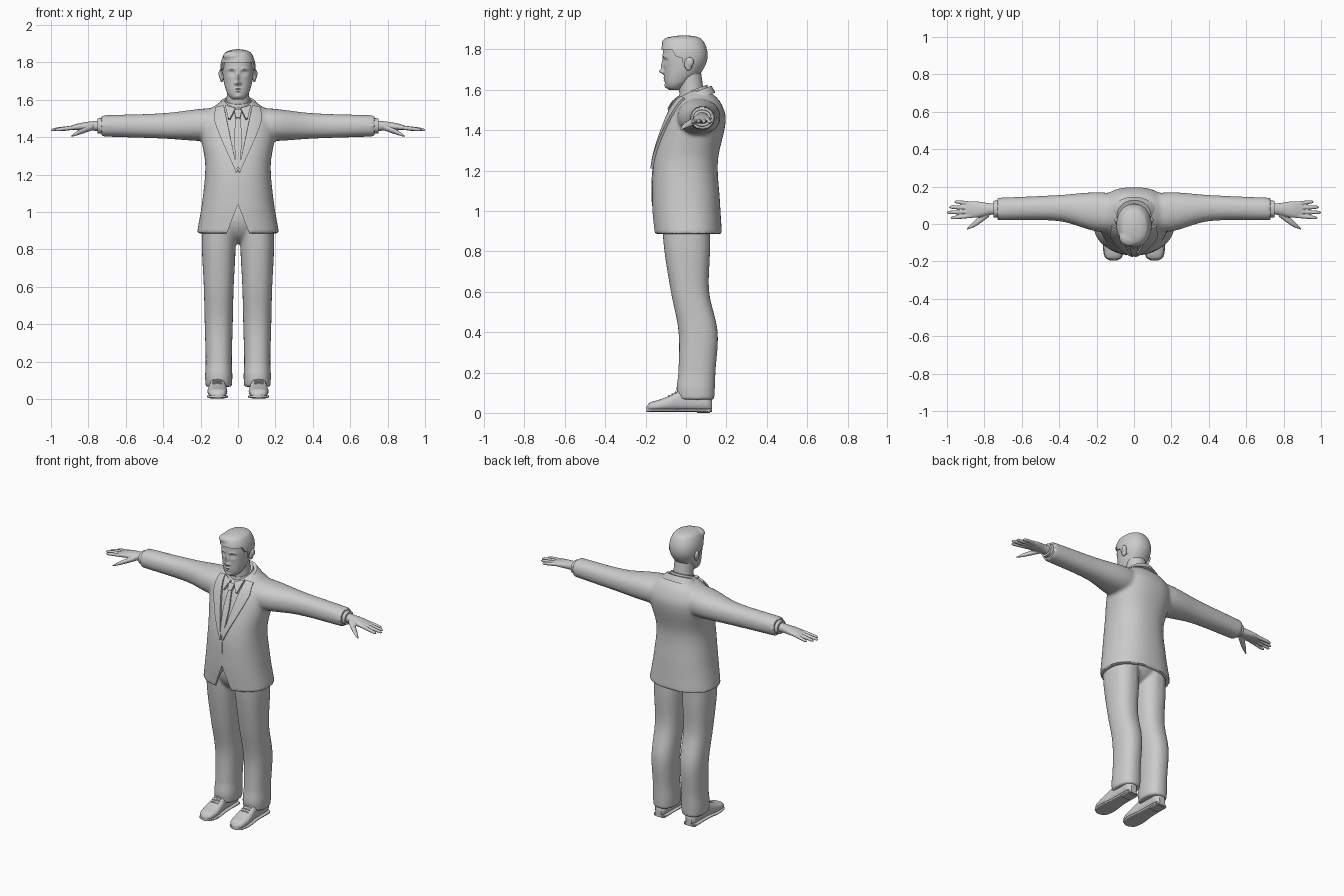
import bpy, bmesh, math
from mathutils import Vector
from mathutils.bvhtree import BVHTree

if "Cube" in bpy.data.objects:
    bpy.data.objects.remove(bpy.data.objects["Cube"])

shade = (0.6, 0.6, 0.6, 1)
grey = bpy.data.materials.new("plain grey")
grey.use_nodes = True
grey.diffuse_color = shade
grey.node_tree.nodes["Principled BSDF"].inputs["Base Color"].default_value = shade


def spline(rows, steps):
    """Smooth curve through rows of numbers, spaced by the first number of each row."""
    rows = [Vector(row) for row in rows]
    last = len(rows) - 1
    slopes = []
    for i in range(last + 1):
        before, after = rows[max(i - 1, 0)], rows[min(i + 1, last)]
        slopes.append((after - before) / (after[0] - before[0]))
    out = []
    for i in range(last):
        start, end = rows[i], rows[i + 1]
        gap = end[0] - start[0]
        for k in range(steps):
            t = k / steps
            blend = t * t * (3 - 2 * t)
            out.append(start.lerp(end, blend)
                       + slopes[i] * gap * t * (1 - t) ** 2
                       - slopes[i + 1] * gap * t * t * (1 - t))
    return out + [rows[last]]


def loft(bm, axis, rings, side=1, sides=32, square=2.2, steps=6, slope=0.0):
    """Closed skin over rings of (position, centre a, centre b, radius a, radius b)."""
    def power(w):
        return math.copysign(abs(w) ** (2 / square), w)

    loops = []
    for t, a, b, radius_a, radius_b in spline(rings, steps):
        loop = []
        for k in range(sides):
            angle = math.tau * k / sides
            u = a + radius_a * power(math.cos(angle))
            rise = radius_b * power(math.sin(angle))
            v = b + rise
            x, y, z = {"z": (u, v, t + slope * rise), "x": (t, u, v), "y": (u, t, v)}[axis]
            loop.append(bm.verts.new((x * side, y, z)))
        loops.append(loop)
    for low, high in zip(loops, loops[1:]):
        for k in range(sides):
            bm.faces.new((low[k], low[k - 1], high[k - 1], high[k]))
    bm.faces.new(loops[0])
    bm.faces.new(loops[-1])


def stack(bm, rings, x=0.0, side=1, **options):
    """Upright loft over rings of (height, centre y, half width, half depth)."""
    loft(bm, "z", [(z, x, y, width, depth) for z, y, width, depth in rings], side, **options)


def ball(bm, centre, radii):
    made = bmesh.ops.create_uvsphere(bm, u_segments=24, v_segments=16, radius=1)["verts"]
    for v in made:
        v.co = Vector(c + r * p for c, r, p in zip(centre, radii, v.co))


def finish(name, bm):
    bmesh.ops.recalc_face_normals(bm, faces=bm.faces)
    mesh = bpy.data.meshes.new(name)
    bm.to_mesh(mesh)
    bm.free()
    ob = bpy.data.objects.new(name, mesh)
    bpy.context.collection.objects.link(ob)
    mesh.materials.append(grey)
    return ob


def bake(ob):
    graph = bpy.context.evaluated_depsgraph_get()
    mesh = bpy.data.meshes.new_from_object(ob.evaluated_get(graph))
    ob.modifiers.clear()
    ob.data = mesh


def fuse(ob, voxel, rounds):
    """Melt overlapping volumes into one skin."""
    remesh = ob.modifiers.new("Fuse", "REMESH")
    remesh.mode, remesh.voxel_size = "VOXEL", voxel
    soften = ob.modifiers.new("Soften", "SMOOTH")
    soften.factor, soften.iterations = 0.5, rounds
    bake(ob)


def cut(ob, cutter):
    boolean = ob.modifiers.new("Cut", "BOOLEAN")
    boolean.operation, boolean.object = "DIFFERENCE", cutter
    cutter.hide_render = True
    bake(ob)
    bpy.data.objects.remove(cutter)


def prism(points, place, near, far):
    bm = bmesh.new()
    front_loop, back_loop = [[bm.verts.new(place(p, q, depth)) for p, q in points]
                             for depth in (near, far)]
    bm.faces.new(front_loop)
    bm.faces.new(back_loop)
    for i in range(len(points)):
        bm.faces.new((front_loop[i], front_loop[i - 1], back_loop[i - 1], back_loop[i]))
    return finish("cutter", bm)


# Jacket: body and sleeves melted together
bm = bmesh.new()
stack(bm, [(.885, .01, .22, .168), (1.05, 0, .192, .168), (1.25, 0, .175, .158),
           (1.45, .05, .2, .147), (1.54, .06, .16, .11), (1.6, .06, .07, .05)],
      sides=64, square=2.3)
for side in (1, -1):
    loft(bm, "x", [(.08, .06, 1.47, .1, .09), (.2, .065, 1.465, .105, .086),
                   (.4, .085, 1.46, .07, .068), (.73, .08, 1.46, .06, .057)], side)
jacket = finish("jacket", bm)
fuse(jacket, 0.01, 5)

# Hollow hem and front cutaway
bm = bmesh.new()
stack(bm, [(.8, .01, .2, .15), (.98, .005, .187, .15)], sides=48, square=2.3)
cut(jacket, finish("cutter", bm))
cut(jacket, prism([(0, 1.04), (-.07, .86), (.07, .86)], lambda x, z, y: (x, y, z), -.3, -.02))

front = BVHTree.FromObject(jacket, bpy.context.evaluated_depsgraph_get())


def plate(name, left, right, thick, across=8):
    """Cloth panel laid on the jacket front between two edge lines of (z, x)."""
    bm = bmesh.new()
    rows = []
    for a, b in zip(spline(left, 8), spline(right, 8)):
        row = []
        for k in range(across + 1):
            z, x = a.lerp(b, k / across)
            hit = front.ray_cast(Vector((x, -1, z)), Vector((0, 1, 0)))[0]
            row.append(bm.verts.new((x, (hit.y if hit else .03) - thick / 3, z)))
        rows.append(row)
    for upper, lower in zip(rows, rows[1:]):
        for k in range(across):
            bm.faces.new((upper[k], upper[k + 1], lower[k + 1], lower[k]))
    ob = finish(name, bm)
    cloth = ob.modifiers.new("Cloth", "SOLIDIFY")
    cloth.thickness, cloth.offset = thick, 0
    bake(ob)


def flip(line):
    return [(z, -x) for z, x in line]


# Lapels and shirt collar points
lapel_inner = [(1.565, .075), (1.36, .032), (1.22, .002)]
lapel_outer = [(1.555, .118), (1.48, .122), (1.21, .01)]
point_inner, point_outer = [(1.55, .014), (1.495, .042)], [(1.565, .068), (1.497, .052)]
for side, turn in (("left", list), ("right", flip)):
    plate(side + "_lapel", turn(lapel_inner), turn(lapel_outer), .016)
    plate(side + "_collar_point", turn(point_inner), turn(point_outer), .02)

# Tie, knot and jacket closing edge
for name, edge, thick in (("tie", [(1.51, .01), (1.4, .02), (1.235, .01)], .012),
                          ("tie_knot", [(1.54, .02), (1.5, .012)], .024),
                          ("closing_edge", [(1.21, .003), (1.045, .003)], .004)):
    plate(name, flip(edge), edge, thick)

# Collars and neck, tilted down towards the front
for name, rings, slope in (
        ("jacket_collar", [(1.55, .05, .13, .095), (1.59, .047, .09, .08)], .38),
        ("shirt_collar", [(1.55, .04, .085, .08), (1.6, .035, .07, .07)], .36),
        ("neck", [(1.53, .035, .068, .065), (1.62, .024, .06, .06), (1.72, .01, .06, .06)], 0)):
    bm = bmesh.new()
    stack(bm, rings, sides=48, square=2, slope=slope)
    finish(name, bm)

# Trousers: hips and legs melted together
bm = bmesh.new()
ball(bm, (0, 0, .98), (.18, .13, .15))
for side in (1, -1):
    stack(bm, [(.065, .05, .07, .09), (.12, .048, .073, .095), (.2, .054, .07, .092),
               (.4, .06, .075, .097), (.6, .02, .08, .095), (.8, .006, .09, .113),
               (.95, 0, .09, .12)], .103, side, square=2.3)
fuse(finish("trousers", bm), 0.009, 4)

shoe = [(-.195, .015, .01), (-.18, .04, .02), (-.13, .052, .028), (-.08, .05, .038),
        (-.03, .043, .05), (.06, .04, .05), (.11, .037, .045), (.13, .02, .03)]
for name, side in (("left", 1), ("right", -1)):
    # Shoes: upper, sole, heel and laces
    bm = bmesh.new()
    loft(bm, "y", [(y, .11, tall + .01, wide, tall) for y, wide, tall in shoe], side, square=2.5)
    finish(name + "_shoe", bm)
    bm = bmesh.new()
    loft(bm, "y", [(y, .11, .013, wide + .004, .008) for y, wide, tall in shoe], side, square=4)
    loft(bm, "y", [(y, .11, .011, .04, .011) for y in (.055, .12)], side, square=5)
    finish(name + "_sole", bm)
    bm = bmesh.new()
    for i in range(3):
        y, z = -.085 + .017 * i, .083 + .009 * i
        loft(bm, "x", [(.11 + dx, y, z - abs(dx) / 6, .005, .005) for dx in (-.025, 0, .025)],
             side, sides=10)
    finish(name + "_laces", bm)

    # Shirt cuff
    bm = bmesh.new()
    loft(bm, "x", [(.69, .08, 1.46, .048, .045), (.75, .08, 1.46, .044, .04)], side)
    finish(name + "_cuff", bm)

    # Hand: palm, four fingers and thumb melted together
    bm = bmesh.new()
    loft(bm, "x", [(.72, .08, 1.46, .033, .03), (.77, .08, 1.46, .031, .026),
                   (.85, .077, 1.455, .044, .019), (.9, .077, 1.45, .036, .009)], side)
    for i, tip in enumerate((.98, 1, .988, .96)):
        root, end = .044 + .0215 * i, .034 + .028 * i
        loft(bm, "x", [(.86, root, 1.453, .011, .012), (tip - .012, end, 1.44, .009, .009),
                       (tip, end, 1.437, .004, .004)], side, sides=16, square=2)
    loft(bm, "x", [(.775, .06, 1.455, .022, .018), (.85, .003, 1.425, .018, .013),
                   (.893, -.027, 1.404, .004, .004)], side, sides=16, square=2)
    fuse(finish(name + "_hand", bm), 0.004, 2)

    # Ear
    bm = bmesh.new()
    ball(bm, (side * .087, .012, 1.728), (.012, .021, .034))
    ball(bm, (side * .094, .02, 1.738), (.01, .018, .025))
    fuse(finish(name + "_ear", bm), 0.004, 2)

# Head, with the face pressed and pulled by soft dabs (x, z, width, height, depth)
bm = bmesh.new()
stack(bm, [(1.6, -.058, .026, .025), (1.613, -.056, .043, .04), (1.64, -.042, .06, .063),
           (1.7, -.016, .077, .093), (1.78, -.008, .083, .107), (1.83, -.01, .075, .09),
           (1.858, -.01, .035, .04)], sides=128, steps=16)
dabs = {"nose_ridge": (0, 1.715, .009, .026, -.014), "nose_tip": (0, 1.69, .012, .01, -.021),
        "nostril": (.014, 1.687, .006, .007, -.007), "socket": (.034, 1.743, .016, .011, .013),
        "eyeball": (.034, 1.741, .011, .006, -.007), "brow": (.036, 1.764, .02, .006, -.005),
        "upper_lip": (0, 1.658, .018, .004, -.006), "lower_lip": (0, 1.645, .016, .004, -.006),
        "chin": (0, 1.616, .018, .012, -.008)}
for v in bm.verts:
    if v.co.y < -.03:
        v.co.y += sum(depth * math.exp(-((abs(v.co.x) - x) / width) ** 2
                                       - ((v.co.z - z) / height) ** 2)
                      for x, z, width, height, depth in dabs.values())
finish("head", bm)

# Hair: cap with swept fringe, cut back around face and ears
bm = bmesh.new()
stack(bm, [(1.655, 0, .055, .055), (1.73, -.004, .088, .104), (1.79, -.009, .093, .115),
           (1.848, -.012, .072, .093), (1.864, -.01, .045, .06), (1.87, -.01, .012, .015)], sides=48)
ball(bm, (-.022, -.07, 1.833), (.058, .05, .03))
hair = finish("hair", bm)
fuse(hair, 0.006, 3)
cut(hair, prism([(-.3, 1.8), (-.07, 1.8), (-.05, 1.765), (-.02, 1.757), (-.012, 1.71),
                 (.03, 1.708), (.045, 1.6), (-.3, 1.6)], lambda y, z, x: (x, y, z), -.2, .2))

# Smooth shading with crisp edges
bpy.ops.object.select_all(action="DESELECT")
for ob in bpy.context.collection.objects:
    if ob.type == "MESH":
        ob.select_set(True)
        bpy.context.view_layer.objects.active = ob
bpy.ops.object.shade_smooth_by_angle(angle=math.radians(42))
